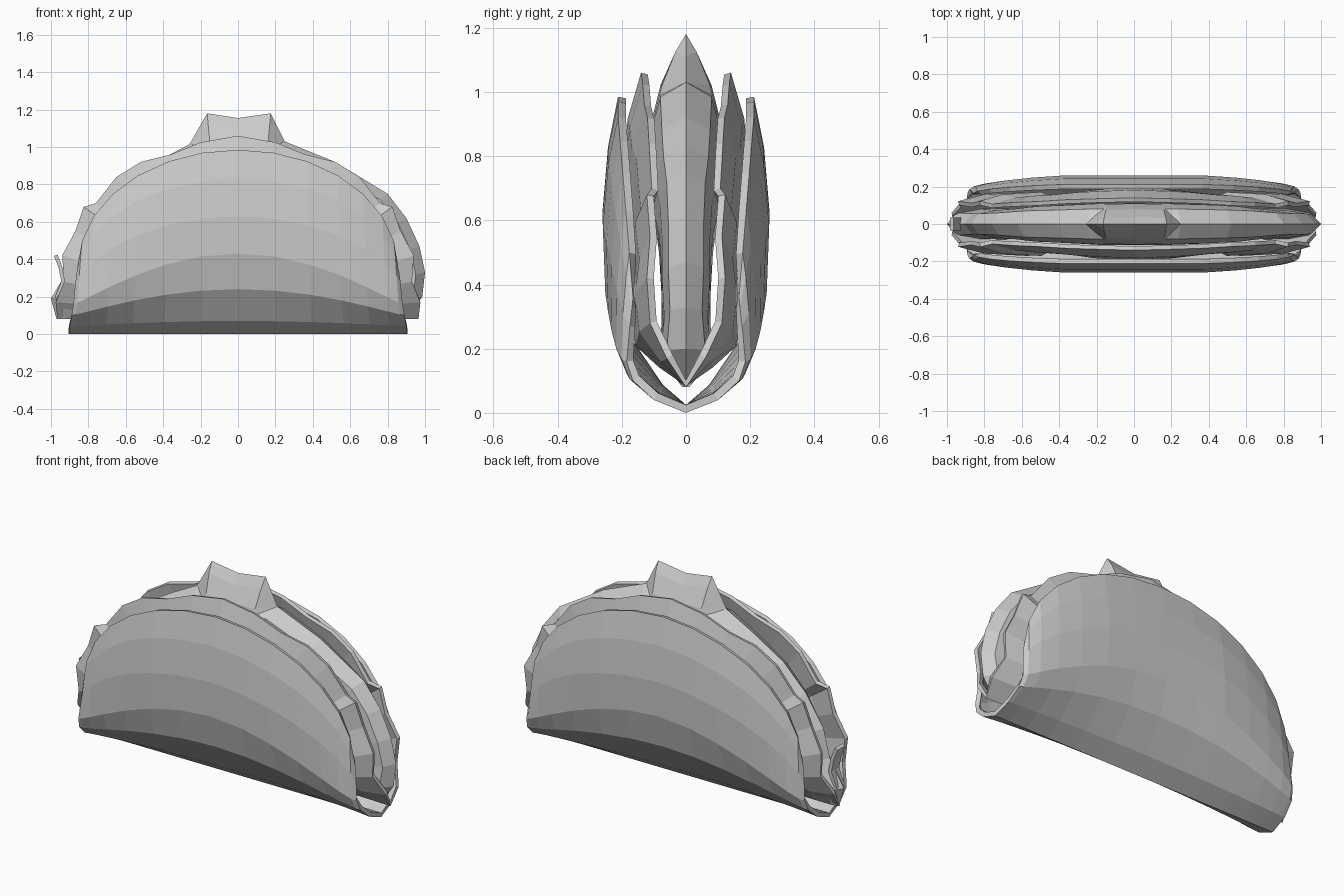
import bpy
import bmesh
from math import sin, cos, radians


def sheet(name, rows, thickness=0.0):
    """Skin rows of (x, y, z) points on the +y side, then mirror to -y."""
    bm = bmesh.new()
    grid = [[bm.verts.new(p) for p in row] for row in rows]
    for a, b in zip(grid, grid[1:]):
        for i in range(len(a) - 1):
            bm.faces.new((a[i], b[i], b[i + 1], a[i + 1]))
    bmesh.ops.remove_doubles(bm, verts=bm.verts, dist=0.0005)
    mesh = bpy.data.meshes.new(name)
    bm.to_mesh(mesh)
    bm.free()
    obj = bpy.data.objects.new(name, mesh)
    bpy.context.collection.objects.link(obj)
    m = obj.modifiers.new("Mirror", 'MIRROR')
    m.use_axis = (False, True, False)
    m.use_clip = True
    if thickness:
        s = obj.modifiers.new("Thickness", 'SOLIDIFY')
        s.thickness = thickness
        s.offset = -1
    return obj


def shrink(pts, s, widen, cz):
    """Scale an outline toward (0, cz) while changing its half width."""
    return [(x * s, y * widen, cz + (z - cz) * s) for x, y, z in pts]


# Folded shell: each row is an arc (end x, end z, mid z, end y, mid y, power)
arcs = [(.905, 0, 0, 0, 0, 1),
        (.900, .04, .07, .10, .09, 2),
        (.890, .10, .24, .165, .205, 2.3),
        (.880, .16, .43, .185, .252, 2.3),
        (.870, .27, .63, .175, .260, 1.4),
        (.862, .33, .83, .168, .243, 1.1),
        (.855, .36, .985, .165, .212, 1)]
rows = []
for xe, ze, zc, ye, yc, p in arcs:
    row = []
    for i in range(15):
        t = radians(-90 + 180 * i / 14)
        c = max(cos(t), 0.0)
        row.append((xe * sin(t), ye + (yc - ye) * min(1, c * 1.1),
                    ze + (zc - ze) * c ** p))
    rows.append(row)
sheet("shell", rows, 0.025)

# Ragged lettuce leaf lining the shell
half = [(.20, .135, 1.025), (.36, .13, .96), (.52, .12, .92), (.65, .115, .84),
        (.76, .107, .70), (.825, .122, .68), (.87, .112, .55), (.94, .122, .42),
        (.93, .112, .28), (.975, .06, .17), (.965, 0, .08)]
leaf = [(-x, y, z) for x, y, z in reversed(half)] + [(0, .14, 1.06)] + half
sheet("lettuce", [shrink(leaf, .60, 1.4, .1), shrink(leaf, .85, 1.3, .1), leaf],
      0.022)

# Central filling: ridge outline at y = 0, shoulders below it
ridge = [(-.97, .08), (-1.0, .19), (-.91, .34), (-.87, .50), (-.76, .67),
         (-.62, .81), (-.42, .93), (-.25, 1.02), (0, 1.05), (.25, 1.03),
         (.52, .92), (.66, .835), (.80, .75), (.90, .62), (.97, .47),
         (1.0, .33), (.985, .20), (.92, .10)]
width = [.01, .06, .055, .055, .06, .07, .075, .08, .08, .08,
         .075, .07, .06, .055, .055, .05, .06, .01]
shoulder = [(x, w, z) for (x, z), w in zip(ridge, width)]
sheet("filling", [shrink(shoulder, .70, 1.4, .1), shrink(shoulder, .84, 1.35, .1),
                  shrink(shoulder, .95, 1.0, .1), [(x, 0, z) for x, z in ridge]])

# Raised chunk on top of the filling
sheet("top_chunk", [
    [(-.29, 0, .97), (-.16, .105, .90), (0, .11, .90), (.17, .105, .90), (.29, 0, .97)],
    [(-.25, 0, 1.03), (-.15, .075, 1.02), (0, .08, 1.02), (.16, .075, 1.02), (.25, 0, 1.03)],
    [(-.205, 0, 1.11), (-.16, .033, 1.125), (0, .035, 1.10), (.17, .033, 1.125), (.21, 0, 1.11)],
    [(-.165, 0, 1.18), (-.165, 0, 1.18), (0, 0, 1.155), (.175, 0, 1.18), (.175, 0, 1.18)]])

# Small curled shred at the left end
path = [(-.96, .19), (-.925, .28), (-.94, .36), (-.965, .425)]
sheet("curled_shred", [[(x, y, z) for x, z in path] for y in (0, .035)], 0.02)
